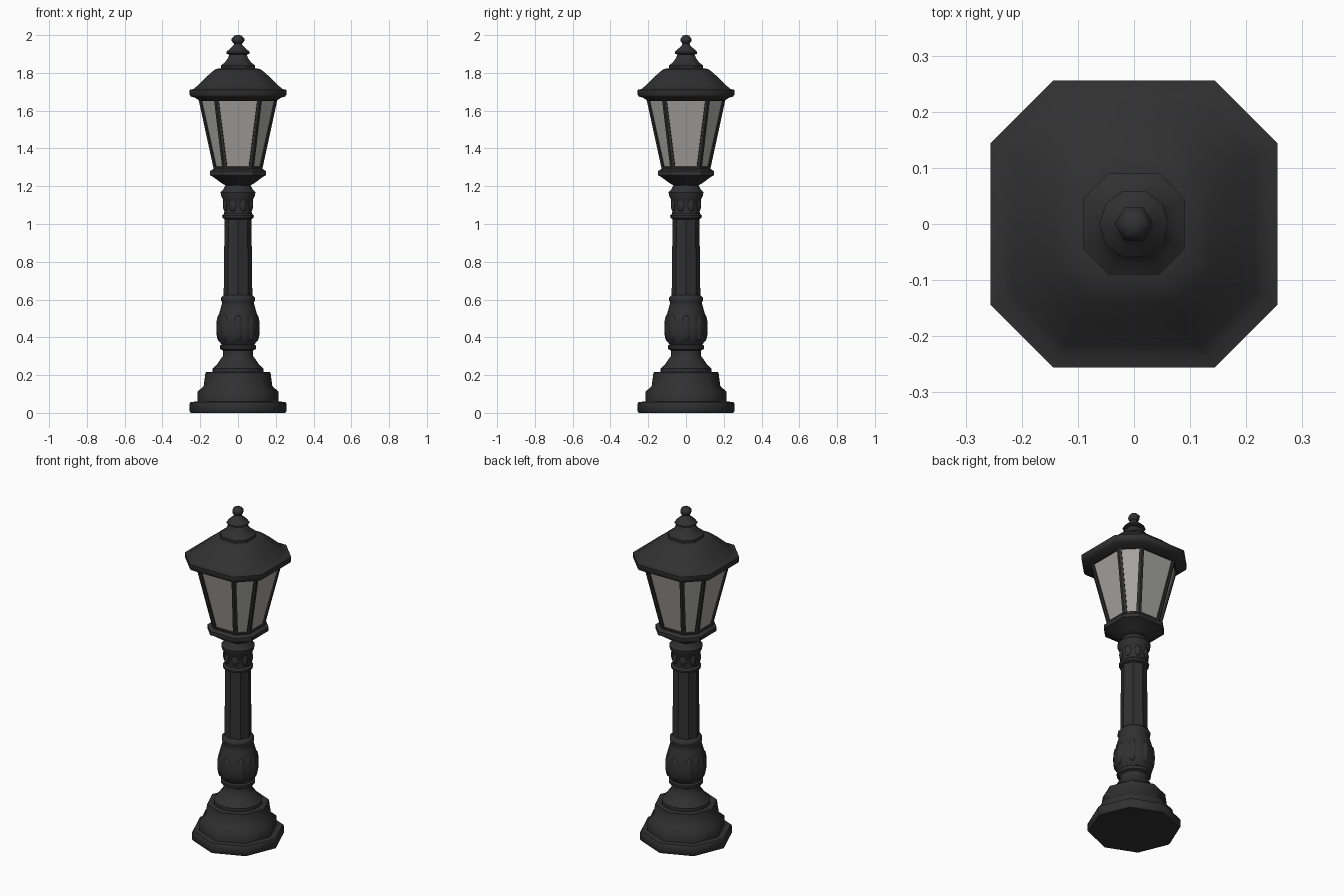
import bpy, bmesh, math
from mathutils import Vector

if "Cube" in bpy.data.objects:
    bpy.data.objects.remove(bpy.data.objects["Cube"])


def material(name, rgb):
    m = bpy.data.materials.new(name)
    m.diffuse_color = (*rgb, 1)
    m.use_nodes = True
    m.node_tree.nodes["Principled BSDF"].inputs["Base Color"].default_value = m.diffuse_color
    return m


IRON = material("black iron", (0.03, 0.03, 0.03))
GLASS = material("frosted glass", (0.38, 0.375, 0.36))


def circle(sides, lobe=0.0, turn=0.0):
    """Unit cross-section; lobe pulls in every other point for flutes."""
    pts = []
    for i in range(sides):
        a = 2 * math.pi * i / sides + turn
        r = 1 - lobe * (i % 2)
        pts.append((r * math.cos(a), r * math.sin(a)))
    return pts


def chamfered_square(k=0.56):
    return [(1, -k), (1, k), (k, 1), (-k, 1), (-1, k), (-1, -k), (-k, -1), (k, -1)]


def loft(name, section, profile, smooth=40):
    """Stack a scaled cross-section through (radius, height) rows."""
    bm = bmesh.new()
    rings = [[bm.verts.new((x * r, y * r, z)) for x, y in section] for r, z in profile]
    n = len(section)
    for a, b in zip(rings, rings[1:]):
        for i in range(n):
            bm.faces.new((a[i], a[(i + 1) % n], b[(i + 1) % n], b[i]))
    bm.faces.new(rings[0][::-1])
    bm.faces.new(rings[-1])
    return finish(name, bm, smooth)


def finish(name, bm, smooth):
    bmesh.ops.recalc_face_normals(bm, faces=bm.faces)
    me = bpy.data.meshes.new(name)
    bm.to_mesh(me)
    bm.free()
    me.materials.append(IRON)
    me.materials.append(GLASS)
    ob = bpy.data.objects.new(name, me)
    bpy.context.collection.objects.link(ob)
    if smooth:
        bpy.ops.object.select_all(action='DESELECT')
        ob.select_set(True)
        bpy.context.view_layer.objects.active = ob
        bpy.ops.object.shade_smooth_by_angle(angle=math.radians(smooth))
    return ob


def leaves(name, count, radius, z, size, turn=0.0):
    """Ring of flattened leaf bumps."""
    bm = bmesh.new()
    for i in range(count):
        a = 2 * math.pi * i / count + turn
        made = bmesh.ops.create_uvsphere(bm, u_segments=8, v_segments=6, radius=1)["verts"]
        bmesh.ops.scale(bm, vec=size, verts=made)
        bmesh.ops.translate(bm, vec=(radius, 0, z), verts=made)
        c, s = math.cos(a), math.sin(a)
        for v in made:
            v.co = Vector((v.co.x * c - v.co.y * s, v.co.x * s + v.co.y * c, v.co.z))
    return finish(name, bm, 60)


# Octagonal foot with corners on the axes
loft("base_plinth", circle(8), [
    (0.25, 0), (0.256, 0.008), (0.256, 0.05), (0.25, 0.058), (0.215, 0.06),
    (0.213, 0.115), (0.182, 0.14), (0.172, 0.215), (0.13, 0.217)], 50)

# Round mouldings and vase at the bottom of the column
loft("column_foot", circle(16), [
    (0.135, 0.212), (0.135, 0.235), (0.112, 0.255), (0.092, 0.285), (0.08, 0.30),
    (0.08, 0.33), (0.094, 0.337), (0.096, 0.355), (0.082, 0.365)])
loft("column_vase", circle(16), [
    (0.085, 0.36), (0.104, 0.385), (0.112, 0.42), (0.113, 0.46), (0.104, 0.51),
    (0.09, 0.56), (0.083, 0.585), (0.09, 0.595), (0.09, 0.61), (0.076, 0.625)], 50)
leaves("vase_leaves", 8, 0.102, 0.45, (0.013, 0.024, 0.07))

# Fluted shaft
loft("column_shaft", circle(16, 0.1), [(0.076, 0.615), (0.071, 1.035)], 20)

# Capital
loft("column_capital", circle(16), [
    (0.07, 1.025), (0.082, 1.032), (0.084, 1.045), (0.073, 1.055), (0.072, 1.09),
    (0.08, 1.13), (0.09, 1.15), (0.092, 1.168), (0.08, 1.18), (0.072, 1.195),
    (0.06, 1.22)])
leaves("capital_leaves", 8, 0.073, 1.10, (0.011, 0.02, 0.035), math.pi / 8)

# Lantern tray
loft("lantern_tray", chamfered_square(), [
    (0.065, 1.205), (0.085, 1.215), (0.132, 1.25), (0.147, 1.257),
    (0.147, 1.28), (0.13, 1.292)], 25)

# Tapered lantern cage: each side face is inset to leave posts around a glass pane
cage = loft("lantern_cage", chamfered_square(), [(0.128, 1.287), (0.21, 1.665)], 0)
bm = bmesh.new()
bm.from_mesh(cage.data)
sides = [f for f in bm.faces if abs(f.normal.z) < 0.7]
bmesh.ops.inset_individual(bm, faces=sides, thickness=0.021)
bmesh.ops.inset_individual(bm, faces=sides, thickness=0.001, depth=-0.008)
for f in sides:
    f.material_index = 1
bm.to_mesh(cage.data)
bm.free()

# Roof with overhanging rim, then the small cap on top
loft("roof", chamfered_square(), [
    (0.208, 1.655), (0.225, 1.668), (0.25, 1.675), (0.256, 1.685), (0.256, 1.71),
    (0.235, 1.715), (0.215, 1.732), (0.175, 1.772), (0.138, 1.805), (0.118, 1.82),
    (0.085, 1.826)], 50)
loft("roof_cap", chamfered_square(0.5), [
    (0.09, 1.822), (0.09, 1.84), (0.07, 1.855), (0.055, 1.875), (0.044, 1.9)], 40)

# Finial disc, neck and knob
loft("finial_disc", circle(10), [
    (0.04, 1.893), (0.062, 1.902), (0.062, 1.91), (0.043, 1.928), (0.024, 1.945),
    (0.019, 1.957)], 40)
loft("finial_knob", circle(6), [
    (0.018, 1.95), (0.033, 1.968), (0.034, 1.98), (0.02, 1.997), (0.006, 2.0)], 60)
